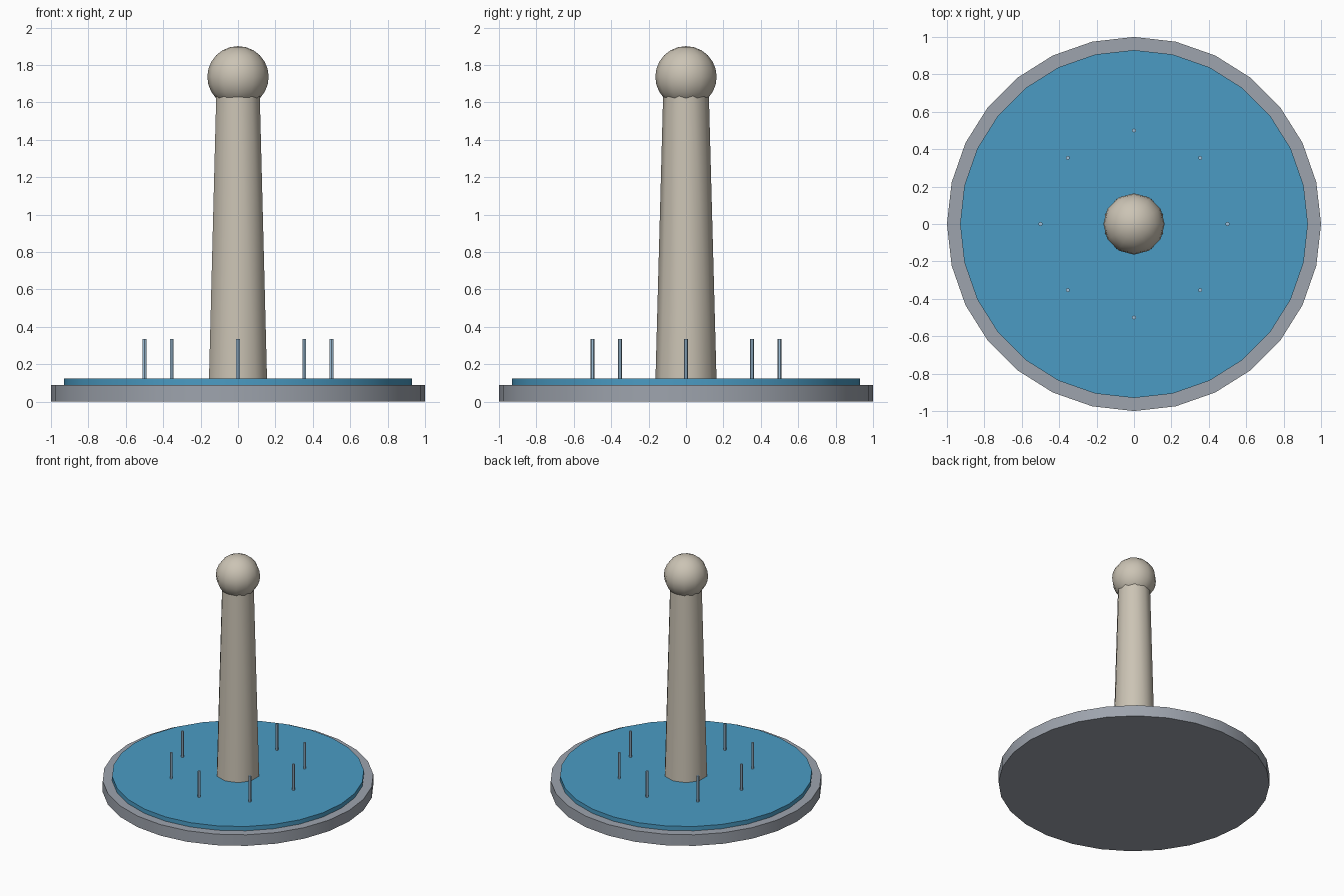
import bpy, math

if "Cube" in bpy.data.objects:
    bpy.data.objects.remove(bpy.data.objects["Cube"])

def material(name, rgb):
    m = bpy.data.materials.new(name)
    m.diffuse_color = (*rgb, 1)
    m.use_nodes = True
    m.node_tree.nodes["Principled BSDF"].inputs["Base Color"].default_value = m.diffuse_color
    return m

stone = material("stone", (0.34, 0.37, 0.42))
water = material("water", (0.07, 0.33, 0.55))
marble = material("marble", (0.60, 0.55, 0.46))
spray = material("spray", (0.36, 0.55, 0.72))

def finish(name, mat, smooth=None):
    ob = bpy.context.object
    ob.name = name
    ob.data.materials.append(mat)
    if smooth:
        bpy.ops.object.shade_smooth_by_angle(angle=math.radians(smooth))

def tapered(name, mat, sides, r1, r2, z1, z2, x=0, y=0, smooth=None):
    bpy.ops.mesh.primitive_cone_add(vertices=sides, radius1=r1, radius2=r2,
                                    depth=z2 - z1, location=(x, y, (z1 + z2) / 2))
    finish(name, mat, smooth)

# basin and water disc
tapered("basin", stone, 28, 1.0, 1.0, 0, 0.09, smooth=30)
tapered("water_surface", water, 28, 0.93, 0.93, 0.05, 0.125, smooth=30)

# central column and ball finial
tapered("column", marble, 10, 0.164, 0.122, 0.09, 1.65, smooth=40)
bpy.ops.mesh.primitive_uv_sphere_add(segments=12, ring_count=12, radius=0.164,
                                     location=(0, 0, 1.737))
finish("ball_finial", marble, 40)

# ring of water jets
for i in range(8):
    a = math.tau * i / 8
    tapered(f"water_jet_{i + 1}", spray, 6, 0.011, 0.011, 0.1, 0.335,
            0.5 * math.cos(a), 0.5 * math.sin(a))
